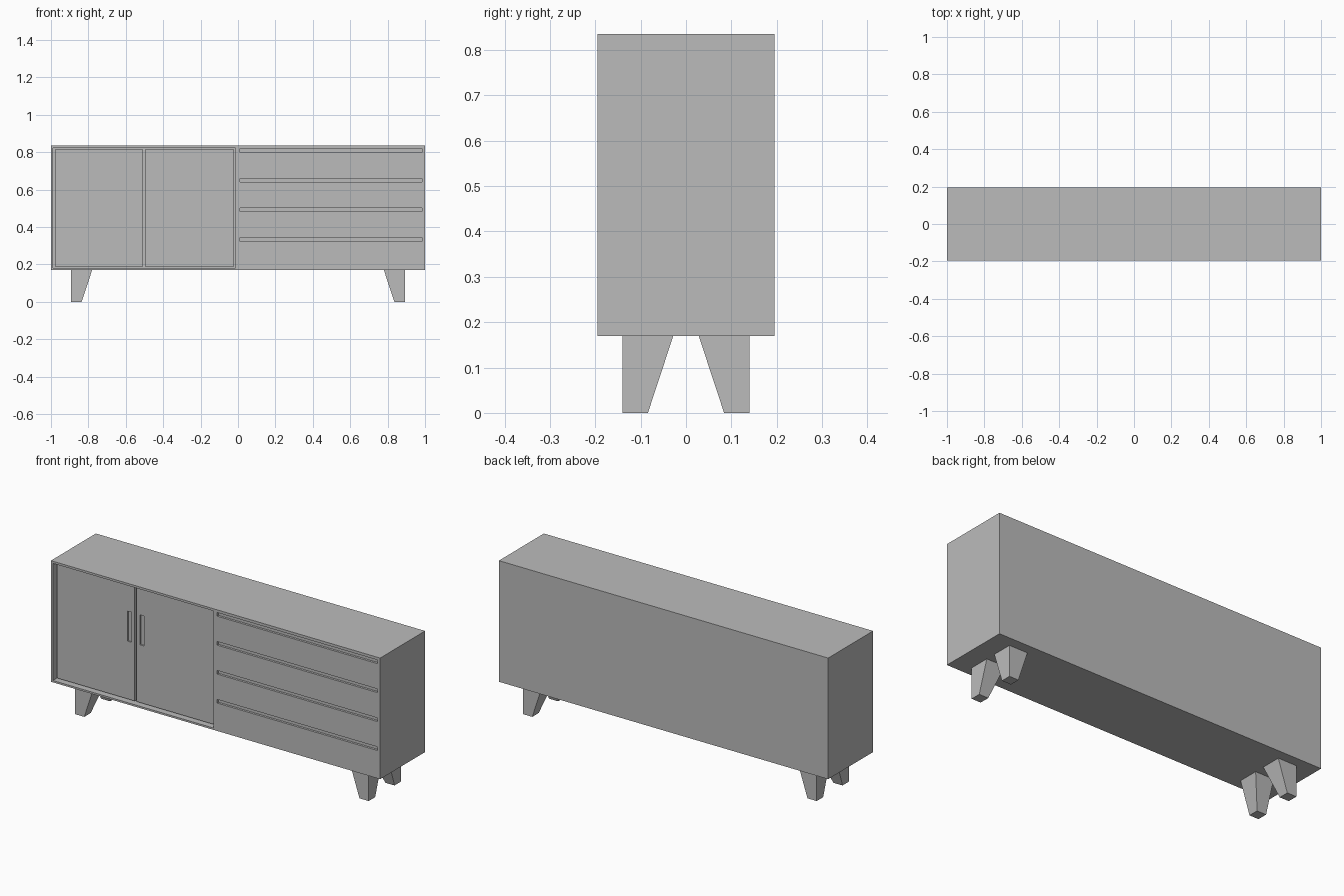
import bpy
import bmesh
from mathutils import Vector

if "Cube" in bpy.data.objects:
    bpy.data.objects.remove(bpy.data.objects["Cube"], do_unlink=True)

grey = bpy.data.materials.new("plain grey")
grey.use_nodes = True
colour = (0.5, 0.5, 0.5, 1)
grey.diffuse_color = colour
grey.node_tree.nodes["Principled BSDF"].inputs["Base Color"].default_value = colour


def add_box(bm, low, high):
    """Axis-aligned box between two corners."""
    verts = bmesh.ops.create_cube(bm, size=1)["verts"]
    low, high = Vector(low), Vector(high)
    for v in verts:
        v.co = (low + high) / 2 + v.co * (high - low)
    return verts


def make_object(name, bm):
    mesh = bpy.data.meshes.new(name)
    bm.to_mesh(mesh)
    bm.free()
    mesh.materials.append(grey)
    obj = bpy.data.objects.new(name, mesh)
    bpy.context.collection.objects.link(obj)
    return obj


def box_object(name, boxes):
    bm = bmesh.new()
    for low, high in boxes:
        add_box(bm, low, high)
    return make_object(name, bm)


def cut(obj, boxes):
    """Subtract boxes with a hidden cutter."""
    cutter = box_object(obj.name + "_cutter", boxes)
    cutter.hide_render = True
    cutter.hide_viewport = True
    cutter.display_type = "WIRE"
    mod = obj.modifiers.new("cut", "BOOLEAN")
    mod.operation = "DIFFERENCE"
    mod.solver = "EXACT"
    mod.object = cutter


FRONT, BACK = -0.195, 0.195
BASE, TOP = 0.17, 0.835
OUT = FRONT - 0.05

# Cabinet body with a door bay and four drawer finger slots
cabinet = box_object("cabinet_body", [((-1, FRONT, BASE), (1, BACK, TOP))])
bay = ((-0.988, OUT, 0.18), (-0.013, FRONT + 0.045, 0.823))
slots = []
for i in range(4):
    z = 0.82 - i * 0.159
    slots.append(((0.01, OUT, z - 0.02), (0.985, FRONT + 0.012, z)))
cut(cabinet, [bay] + slots)

# Doors set back in the bay, each with a shallow finger pull
for name, x1, x2, pull in (("right_door", -0.978, -0.507, -0.55),
                           ("left_door", -0.496, -0.022, -0.475)):
    door = box_object(name, [((x1, FRONT + 0.022, 0.188), (x2, FRONT + 0.045, 0.815))])
    cut(door, [((pull, OUT, 0.505), (pull + 0.025, FRONT + 0.03, 0.67))])

# Square legs tapering toward their outer corners
for side, sx in (("left", 1), ("right", -1)):
    for end, sy in (("front", -1), ("back", 1)):
        bm = bmesh.new()
        for v in add_box(bm, (0.78, 0.028, 0), (0.892, 0.14, BASE)):
            if v.co.z < 0.01:
                v.co.x = max(v.co.x, 0.836)
                v.co.y = max(v.co.y, 0.084)
            v.co.x *= sx
            v.co.y *= sy
        bmesh.ops.recalc_face_normals(bm, faces=bm.faces)
        make_object(end + "_" + side + "_leg", bm)
